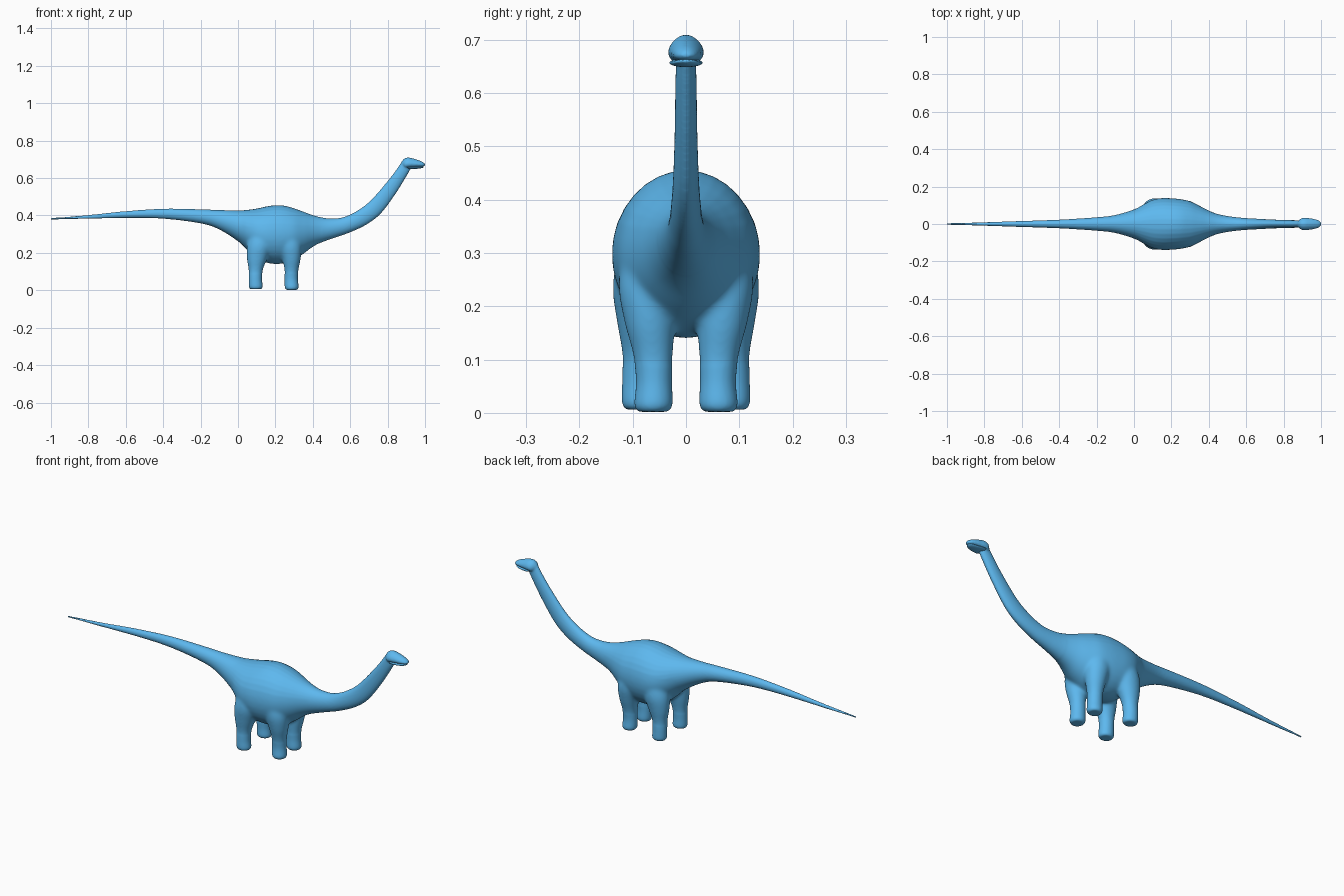
import bpy, bmesh, math
from mathutils import Vector

if "Cube" in bpy.data.objects:
    bpy.data.objects.remove(bpy.data.objects["Cube"])

skin = bpy.data.materials.new("blue_skin")
skin.diffuse_color = (0.11, 0.48, 0.86, 1)
skin.use_nodes = True
skin.node_tree.nodes["Principled BSDF"].inputs["Base Color"].default_value = skin.diffuse_color


def spline(keys, steps):
    """Catmull-Rom interpolation through rows of numbers."""
    rows = []
    for i in range(len(keys) - 1):
        a, b, c, d = (keys[max(i - 1, 0)], keys[i], keys[i + 1],
                      keys[min(i + 2, len(keys) - 1)])
        for s in range(steps):
            t = s / steps
            rows.append([0.5 * (2 * q + (r - p) * t + (2 * p - 5 * q + 4 * r - u) * t * t
                                + (3 * q - p - 3 * r + u) * t ** 3)
                         for p, q, r, u in zip(a, b, c, d)])
    return rows + [list(keys[-1])]


def loft(bm, rings):
    """Skin a list of point rings and cap both ends."""
    loops = [[bm.verts.new(p) for p in ring] for ring in rings]
    faces = []
    n = len(loops[0])
    for a, b in zip(loops, loops[1:]):
        for i in range(n):
            j = (i + 1) % n
            faces.append(bm.faces.new((a[i], a[j], b[j], b[i])))
    faces += [bm.faces.new(loops[0][::-1]), bm.faces.new(loops[-1])]
    bmesh.ops.recalc_face_normals(bm, faces=faces)


def body_ring(row, taper=0.0, n=32):
    """Oval between a top point and a bottom point, narrower on top with taper."""
    xt, zt, xb, zb, w = row
    top, bot = Vector((xt, 0, zt)), Vector((xb, 0, zb))
    mid, up = (top + bot) / 2, (top - bot) / 2
    pts = []
    for i in range(n):
        t = math.tau * i / n
        side = w * math.cos(t) * (1 - taper * math.sin(t))
        pts.append(mid + up * math.sin(t) + Vector((0, side, 0)))
    return pts


def leg_ring(row, side, n=24):
    x, y, z, rx, ry = row
    return [(x + rx * math.cos(math.tau * i / n),
             side * (y + ry * math.sin(math.tau * i / n)), z) for i in range(n)]


def make(name, bm):
    mesh = bpy.data.meshes.new(name)
    bm.to_mesh(mesh)
    bm.free()
    obj = bpy.data.objects.new(name, mesh)
    bpy.context.collection.objects.link(obj)
    mesh.materials.append(skin)
    mesh.shade_smooth()
    return obj


# tail, trunk and neck: (x, top z, bottom z, half width)
trunk = [(-1.0, .386, .379, .0035), (-.8, .402, .383, .009), (-.6, .423, .387, .016),
         (-.4, .436, .383, .023), (-.2, .433, .358, .036), (-.1, .429, .325, .048),
         (0, .427, .262, .078), (.05, .43, .215, .105), (.1, .437, .172, .130),
         (.15, .448, .148, .139), (.2, .455, .140, .138), (.25, .452, .145, .133),
         (.3, .438, .163, .122), (.35, .42, .195, .098), (.4, .402, .232, .072),
         (.45, .389, .257, .053)]
neck = [(.50, .384, .52, .282, .041), (.56, .390, .60, .310, .033),
        (.63, .421, .69, .353, .028), (.705, .476, .765, .412, .024),
        (.786, .567, .84, .512, .021), (.84, .636, .895, .600, .020),
        (.88, .695, .925, .652, .018)]
rows = [(x, t, x, b, w) for x, t, b, w in trunk] + neck

# skull: (top x, top z, bottom x, bottom z, half width)
skull = [(.874, .688, .884, .658, .016), (.89, .705, .895, .652, .029),
         (.912, .710, .912, .654, .033), (.94, .704, .94, .657, .030),
         (.97, .694, .97, .660, .025), (.99, .685, .99, .662, .018),
         (1.0, .677, 1.0, .667, .008)]

# legs: (x, y, z, x radius, y radius)
hind_leg = [(.095, .086, .006, .028, .026), (.095, .086, .018, .037, .034),
            (.093, .086, .06, .036, .034), (.095, .084, .11, .039, .036),
            (.102, .083, .17, .055, .047), (.115, .080, .24, .068, .058),
            (.125, .065, .32, .060, .058)]
front_leg = [(.287, .062, .002, .028, .028), (.287, .061, .016, .037, .036),
             (.285, .060, .06, .036, .034), (.286, .062, .11, .038, .038),
             (.286, .068, .17, .050, .048), (.278, .072, .24, .062, .055),
             (.265, .060, .32, .060, .055)]

bm = bmesh.new()
loft(bm, [body_ring(r) for r in spline(rows, 5)])
loft(bm, [body_ring(r, .22) for r in spline(skull, 4)])
for side in (-1, 1):
    for leg in (hind_leg, front_leg):
        loft(bm, [leg_ring(r, side) for r in spline(leg, 5)])
body = make("body", bm)

# fuse all lofts into one skin
remesh = body.modifiers.new("fuse", 'REMESH')
remesh.mode = 'VOXEL'
remesh.voxel_size = 0.004
bpy.context.view_layer.objects.active = body
bpy.ops.object.modifier_apply(modifier="fuse")

# soften the leg joints strongly, the head joint and feet lightly
bm = bmesh.new()
bm.from_mesh(body.data)
joints = [v for v in bm.verts if 0 < v.co.x < .45 and .09 < v.co.z < .34]
rest = [v for v in bm.verts if v.co.x > -.6]
for verts, times in ((joints, 30), (rest, 4)):
    for _ in range(times):
        bmesh.ops.smooth_vert(bm, verts=verts, factor=.5, use_axis_x=True,
                              use_axis_y=True, use_axis_z=True)
# draw the tail tip out to a point
for v in bm.verts:
    if v.co.x < -.985:
        v.co.x = -.985 + (v.co.x + .985) * 1.25
        v.co.x = max(v.co.x, -1.0)
bm.to_mesh(body.data)
bm.free()
body.data.shade_smooth()

# lower jaw, leaving a mouth crease under the skull
jaw = [(.898, .666, .905, .655, .022), (.915, .665, .915, .650, .031),
       (.945, .664, .945, .649, .029), (.970, .664, .970, .651, .023),
       (.985, .664, .985, .654, .016), (.992, .663, .992, .658, .007)]
bm = bmesh.new()
loft(bm, [body_ring(r) for r in spline(jaw, 4)])
make("lower_jaw", bm)

# eyes and nostrils
for name, x, y, z, r in (("eye", .928, .0215, .690, .0045), ("nostril", .982, .012, .681, .0025)):
    for label, side in (("left", 1), ("right", -1)):
        bm = bmesh.new()
        bmesh.ops.create_uvsphere(bm, u_segments=12, v_segments=8, radius=r)
        bmesh.ops.translate(bm, verts=bm.verts, vec=(x, side * y, z))
        make(f"{label}_{name}", bm)
